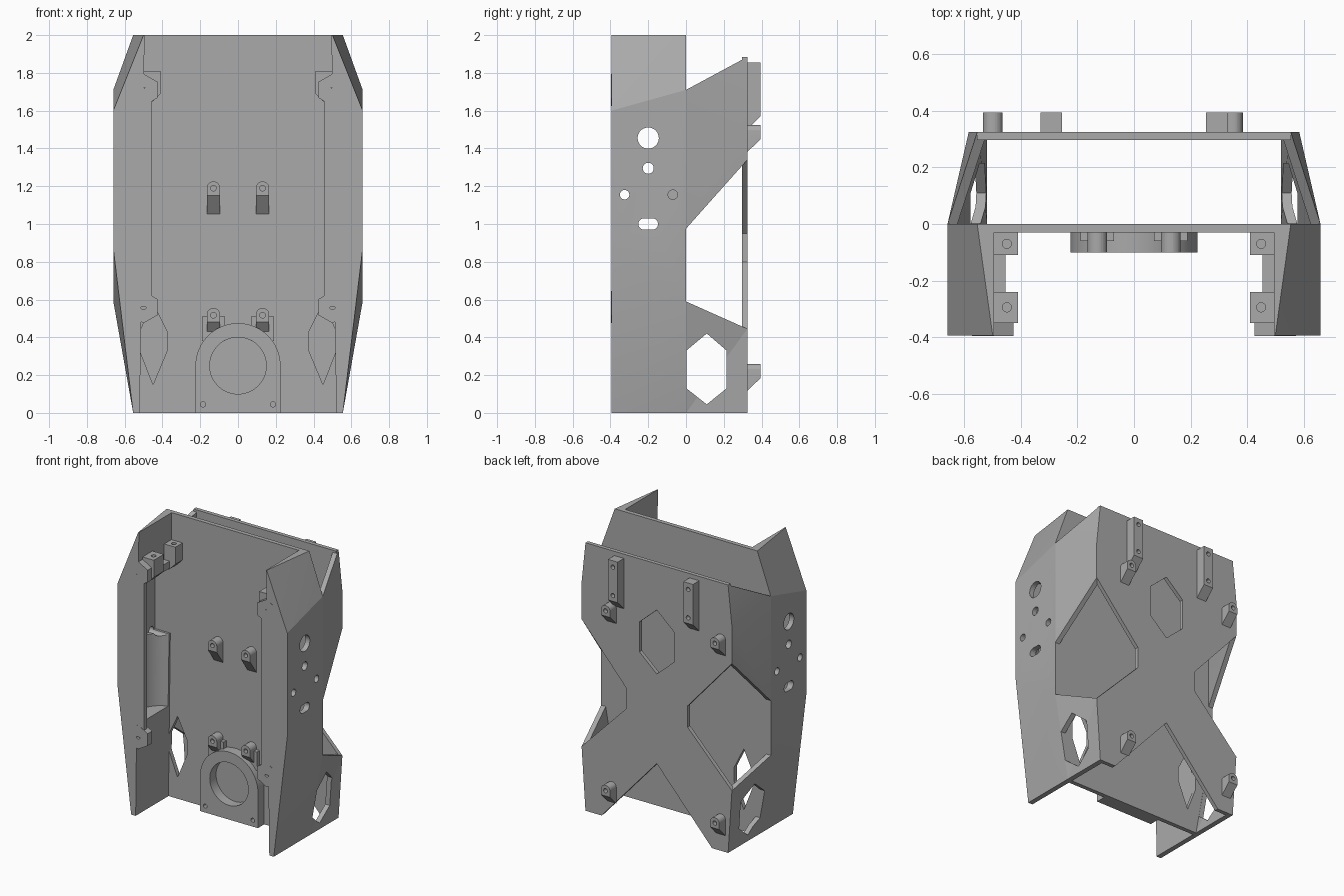
import bpy, bmesh, math
from mathutils import Vector

if "Cube" in bpy.data.objects:
    bpy.data.objects.remove(bpy.data.objects["Cube"])

grey = bpy.data.materials.new("plain_grey")
grey.use_nodes = True
grey.diffuse_color = (0.4, 0.4, 0.4, 1)
grey.node_tree.nodes["Principled BSDF"].inputs["Base Color"].default_value = (0.4, 0.4, 0.4, 1)


def finish(bm, name):
    bmesh.ops.recalc_face_normals(bm, faces=bm.faces)
    mesh = bpy.data.meshes.new(name)
    bm.to_mesh(mesh)
    bm.free()
    mesh.materials.append(grey)
    obj = bpy.data.objects.new(name, mesh)
    bpy.context.collection.objects.link(obj)
    return obj


def prism(name, points, axis, a, b, rounding=0):
    """Extrude a 2D outline along an axis from a to b."""
    bm = bmesh.new()

    def place(p, d):
        return {"x": (d, p[0], p[1]), "y": (p[0], d, p[1]), "z": (p[0], p[1], d)}[axis]

    low = [bm.verts.new(place(p, a)) for p in points]
    high = [bm.verts.new(place(p, b)) for p in points]
    bm.faces.new(low)
    bm.faces.new(high)
    for i in range(len(points)):
        j = (i + 1) % len(points)
        bm.faces.new((low[i], low[j], high[j], high[i]))
    if rounding:
        top = max(v.co.z for v in bm.verts)
        edges = [e for e in bm.edges if all(v.co.z > top - 1e-5 for v in e.verts)
                 and abs(e.verts[0].co.x - e.verts[1].co.x) < 1e-5]
        bmesh.ops.bevel(bm, geom=edges, offset=rounding, segments=8, profile=0.5, affect="EDGES")
    return finish(bm, name)


def circle(u, v, r, n=48, start=0.0, sweep=2 * math.pi):
    steps = n if sweep > 6.28 else n - 1
    return [(u + r * math.cos(start + sweep * i / steps),
             v + r * math.sin(start + sweep * i / steps)) for i in range(n)]


def rect(u0, u1, v0, v1):
    return [(u0, v0), (u1, v0), (u1, v1), (u0, v1)]


def cut(obj, *cutters):
    for c in cutters:
        mod = obj.modifiers.new("cut", "BOOLEAN")
        mod.operation, mod.solver, mod.object = "DIFFERENCE", "EXACT", c
        bpy.context.view_layer.objects.active = obj
        bpy.ops.object.modifier_apply(modifier=mod.name)
        bpy.data.objects.remove(c)
    return obj


def hole(u, v, r, axis, a, b):
    return prism("cutter", circle(u, v, r), axis, a, b)


def shell(name, points, faces, inward):
    """Thin sheet given an inner skin by a sideways shift."""
    bm = bmesh.new()
    vs = [bm.verts.new(p) for p in points]
    fs = [bm.faces.new([vs[i] for i in f]) for f in faces]
    ext = bmesh.ops.extrude_face_region(bm, geom=fs, use_keep_orig=True)
    moved = [g for g in ext["geom"] if isinstance(g, bmesh.types.BMVert)]
    bmesh.ops.translate(bm, verts=moved, vec=Vector((inward, 0, 0)))
    return finish(bm, name)


def mirrored(points, s):
    return [(s * p[0],) + tuple(p[1:]) for p in points]


# Main panel with pointed openings near the lower corners
panel = prism("main_panel", rect(-0.53, 0.53, 0, 2), "y", -0.03, 0)
slot = [(0.45, 0.58), (0.375, 0.43), (0.375, 0.33), (0.45, 0.15), (0.52, 0.33), (0.52, 0.43)]
for s in (1, -1):
    cut(panel, prism("cutter", mirrored(slot, s), "y", -0.1, 0.1))

# Back panel: crossed outline with a central opening
half = [(0.555, 1.885), (0.585, 1.6), (0.585, 1.34), (0.24, 0.95),
        (0.24, 0.8), (0.585, 0.445), (0.555, 0), (0.43, 0)]
back = prism("back_panel", half + [(0, 0.48)] + mirrored(half[::-1], -1), "y", 0.297, 0.325)
opening = [(0, 1.56), (0.135, 1.44), (0.135, 1.23), (0, 1.11), (-0.135, 1.23), (-0.135, 1.44)]
cut(back, prism("cutter", opening, "y", 0.2, 0.4))

FRONT = -0.395
for s, side in ((1, "left"), (-1, "right")):
    # Faceted side wall
    bm = bmesh.new()
    outer = [(0.555, 0, 0), (0.66, 0, 0.59), (0.66, 0, 1.71), (0.555, 0, 2),
             (0.555, FRONT, 0), (0.66, FRONT, 0.87), (0.66, FRONT, 1.6), (0.5, FRONT, 2)]
    inner = [(x, y, z) for x, z in ((0.52, 0), (0.495, 2)) for y in (0, FRONT)]
    for p in mirrored(outer + inner, s):
        bm.verts.new(p)
    bmesh.ops.convex_hull(bm, input=bm.verts)
    wall = finish(bm, side + "_wall")

    # Pocket: square above, rounded below, then the side ports
    cut(wall,
        prism("cutter", mirrored(rect(0.4, 0.625, -0.36, -0.03), s), "z", 1.15, 1.66),
        prism("cutter", mirrored(circle(0.47, -0.195, 0.155), s), "z", 0.64, 1.16))
    for y, z, r in ((-0.2, 1.455, 0.056), (-0.2, 1.295, 0.029),
                    (-0.325, 1.155, 0.025), (-0.07, 1.155, 0.025)):
        cut(wall, hole(y, z, r, "x", s * 0.4, s * 0.8))
    port = circle(-0.178, 1, 0.03, 12, -math.pi / 2, math.pi) \
        + circle(-0.222, 1, 0.03, 12, math.pi / 2, math.pi)
    cut(wall, prism("cutter", port, "x", s * 0.4, s * 0.8))

    # Front lip, pocket ledge and mounting tabs
    prism(side + "_lip", mirrored(rect(0.455, 0.53, 0.56, 1.72), s), "y", FRONT, -0.36)
    prism(side + "_ledge", mirrored(rect(0.455, 0.52, -0.36, -0.03), s), "z", 1.65, 1.7)
    for z, label in ((1.71, "upper"), (0.56, "lower")):
        tab = prism(side + "_" + label + "_tab",
                    circle(s * 0.5, z, 0.085, 6, math.pi / 6), "y", FRONT - 0.001, -0.345)
        cut(tab, hole(s * 0.5, z, 0.014, "y", -0.5, -0.37))
    block = [(0.41, 1.81), (0.41, 1.69), (0.46, 1.64), (0.51, 1.64), (0.51, 1.81)]
    for y0, y1, label in ((-0.11, -0.03, "rear"), (-0.35, -0.24, "front")):
        b = prism(side + "_" + label + "_block", mirrored(block, s), "y", y0, y1)
        cut(b, hole(s * 0.45, (y0 + y1) / 2, 0.016, "z", 1.72, 1.9))

    # Sloping skirts between the wall and the back panel
    upper = [(0.66, 0, 1.71), (0.555, 0.325, 1.885), (0.585, 0.325, 1.6),
             (0.585, 0.325, 1.34), (0.66, 0, 0.975)]
    shell(side + "_upper_skirt", mirrored(upper, s), [(0, 1, 2), (0, 2, 4), (2, 3, 4)], -0.035 * s)
    lower = [(0.66, 0, 0.59), (0.585, 0.325, 0.445), (0.555, 0.325, 0), (0.555, 0, 0)]
    skirt = shell(side + "_lower_skirt", mirrored(lower, s), [(0, 1, 3), (1, 2, 3)], -0.035 * s)
    hexagon = [(0.11, 0.42), (0.215, 0.33), (0.215, 0.13), (0.11, 0.045), (0.002, 0.13), (0.002, 0.33)]
    cut(skirt, prism("cutter", hexagon, "x", s * 0.4, s * 0.8))


def peg(name, x, y0, y1, top, mid, low, holes, rounding=0.0, width=0.07):
    p = prism(name, [(y0, top), (y1, top), (y1, mid), (y0, low)], "x",
              x - width / 2, x + width / 2, rounding)
    d = 0.03 if y1 > y0 else -0.03
    for z in holes:
        cut(p, hole(x, z, 0.015, "y", y1 + d, y1 - d))


# Standoffs on the main panel
for x, side in ((0.13, "left"), (-0.13, "right")):
    peg(side + "_centre_peg", x, -0.028, -0.1, 1.225, 1.15, 1.05, [1.19], 0.034)
    peg(side + "_ring_peg", x, -0.028, -0.1, 0.555, 0.48, 0.39, [0.517], 0.034)
    prism(side + "_ring_gusset", rect(x - 0.06, x + 0.06, 0.38, 0.51), "y", -0.06, -0.028)

# Standoffs on the back panel
for x, side in ((0.293, "left"), (-0.293, "right")):
    peg(side + "_tall_peg", x, 0.324, 0.395, 1.855, 1.57, 1.5, [1.81, 1.61], 0, 0.075)
for x, side in ((0.35, "left"), (-0.5, "right")):
    peg(side + "_upper_back_peg", x, 0.324, 0.395, 1.525, 1.45, 1.38, [1.487], 0.033)
    peg(side + "_lower_back_peg", x, 0.324, 0.395, 0.26, 0.185, 0.115, [0.222], 0.033)

# Round-topped ring mount at the bottom
arch = [(-0.225, 0), (0.225, 0)] + circle(0, 0.25, 0.225, 32, 0, math.pi)
ring = prism("ring_mount", arch, "y", -0.1, -0.029)
cut(ring, hole(0, 0.25, 0.15, "y", -0.2, -0.0295))
for s in (1, -1):
    cut(ring, hole(s * 0.185, 0.045, 0.014, "y", -0.2, -0.05))

# Smooth the round surfaces, keep the facets crisp
bpy.ops.object.select_all(action="DESELECT")
for obj in bpy.context.collection.objects:
    if obj.type == "MESH":
        obj.select_set(True)
        bpy.context.view_layer.objects.active = obj
bpy.ops.object.shade_smooth_by_angle(angle=math.radians(9))
